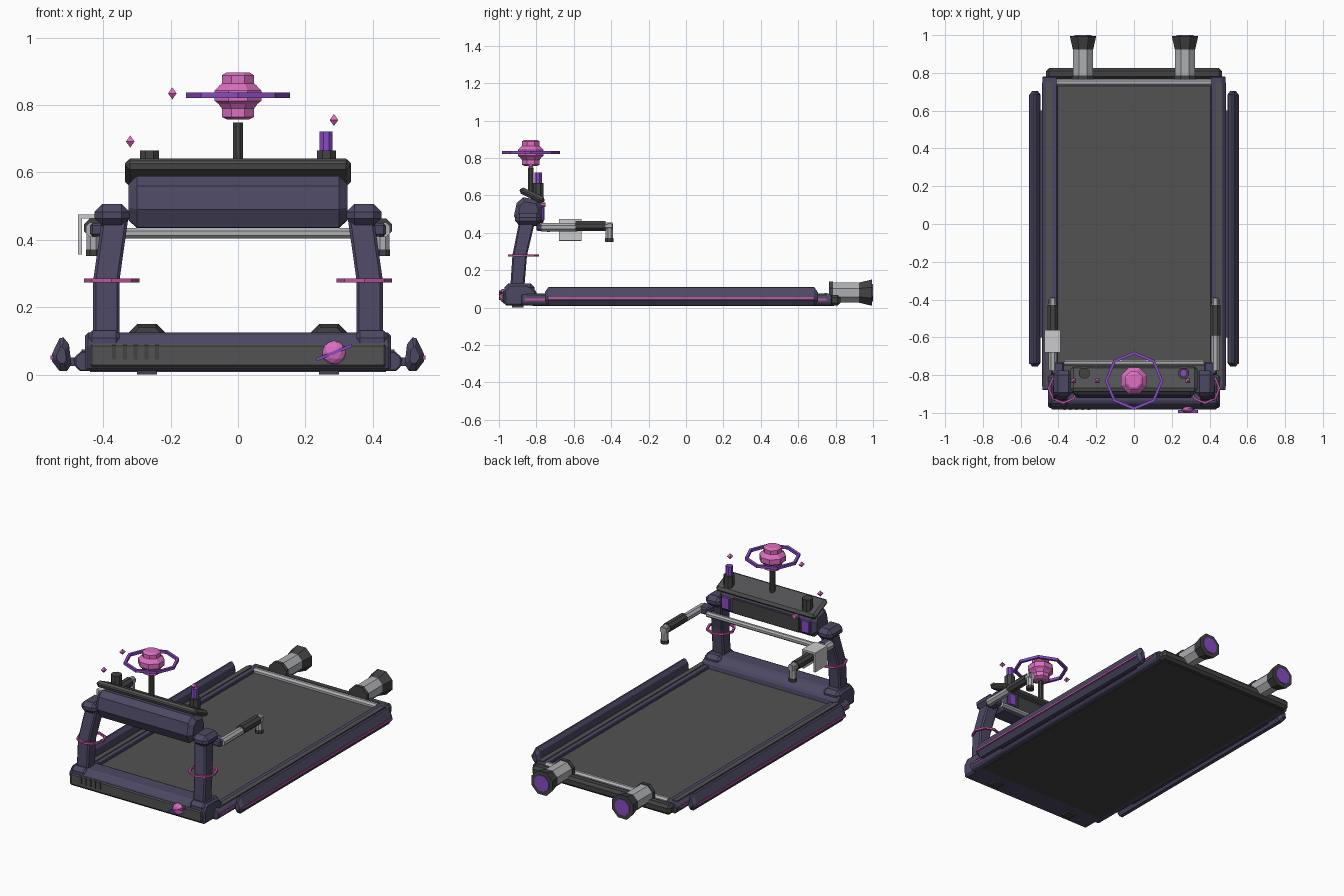
import bpy, bmesh, math
from mathutils import Vector, Matrix

if "Cube" in bpy.data.objects:
    bpy.data.objects.remove(bpy.data.objects["Cube"])


def mat(name, r, g, b):
    m = bpy.data.materials.new(name)
    m.diffuse_color = (r, g, b, 1)
    m.use_nodes = True
    m.node_tree.nodes["Principled BSDF"].inputs["Base Color"].default_value = m.diffuse_color
    return m


NAVY = mat("dark violet paint", .073, .064, .125)
GREY = mat("charcoal", .085, .085, .088)
DARK = mat("dark rubber", .055, .055, .056)
SILVER = mat("brushed silver", .42, .43, .45)
CLOTH = mat("pale cloth", .6, .6, .61)
PINK = mat("pink", .72, .16, .53)
ROSE = mat("magenta trim", .55, .09, .36)
PURPLE = mat("purple", .25, .07, .55)


def finish(name, bm, m, bevel=0):
    bmesh.ops.recalc_face_normals(bm, faces=bm.faces)
    me = bpy.data.meshes.new(name)
    bm.to_mesh(me)
    bm.free()
    me.materials.append(m)
    ob = bpy.data.objects.new(name, me)
    bpy.context.collection.objects.link(ob)
    if bevel:
        b = ob.modifiers.new("Bevel", 'BEVEL')
        b.width, b.segments, b.limit_method = bevel, 1, 'ANGLE'
    return ob


def box(name, x, y, z, m, bevel=0, rot=None):
    """Box from (min, max) ranges, optionally rotated (angle, axis) about its centre."""
    bm = bmesh.new()
    bmesh.ops.create_cube(bm, size=1)
    c = Vector([(a[0] + a[1]) / 2 for a in (x, y, z)])
    s = [abs(a[1] - a[0]) for a in (x, y, z)]
    t = Matrix.Translation(c) @ (Matrix.Rotation(rot[0], 4, rot[1]) if rot else Matrix())
    bm.transform(t @ Matrix.Diagonal((*s, 1)))
    return finish(name, bm, m, bevel)


def cyl(name, p0, p1, r0, m, r1=None, n=8):
    """Cylinder or cone between two points, flat side up."""
    p0, p1 = Vector(p0), Vector(p1)
    d = p1 - p0
    bm = bmesh.new()
    bmesh.ops.create_cone(bm, cap_ends=True, segments=n, radius1=r0,
                          radius2=r0 if r1 is None else r1, depth=d.length)
    bm.transform(Matrix.Translation((p0 + p1) / 2) @ d.to_track_quat('Z', 'Y').to_matrix().to_4x4()
                 @ Matrix.Rotation(math.pi / n, 4, 'Z'))
    return finish(name, bm, m)


def loft(name, rings, m, bevel=0):
    """Skin a stack of equal-length point rings and cap the ends."""
    bm = bmesh.new()
    vs = [[bm.verts.new(p) for p in r] for r in rings]
    n = len(vs[0])
    for a, b in zip(vs, vs[1:]):
        for i in range(n):
            bm.faces.new((a[i], a[(i + 1) % n], b[(i + 1) % n], b[i]))
    bm.faces.new(vs[0])
    bm.faces.new(vs[-1])
    return finish(name, bm, m, bevel)


def ring(name, c, R, r, m):
    """Eight-sided ring lying flat."""
    prof = [(R - r, -r), (R + r, -r), (R + r, r), (R - r, r)]
    bm = bmesh.new()
    vs = [[bm.verts.new((c[0] + a * math.cos(k * math.pi / 4), c[1] + a * math.sin(k * math.pi / 4), c[2] + h))
           for a, h in prof] for k in range(8)]
    for k in range(8):
        for i in range(4):
            j, l = (i + 1) % 4, (k + 1) % 8
            bm.faces.new((vs[k][i], vs[k][j], vs[l][j], vs[l][i]))
    return finish(name, bm, m)


# deck
box("running_belt", (-.41, .41), (-.9, .79), (.012, .055), GREY)
box("underside_pan", (-.44, .44), (-.82, .79), (.008, .014), DARK)
box("rear_end_cap", (-.465, .465), (.765, .825), (.01, .068), DARK, .015)
cyl("rear_roller", (-.41, .75, .06), (.41, .75, .06), .02, SILVER)

# front hood
hood = [(-.97, .01), (-.975, .09), (-.945, .125), (-.85, .125), (-.8, .09), (-.79, .01)]
loft("front_hood", [[(x, y, z) for y, z in hood] for x in (-.455, .455)], NAVY, .01)
box("hood_front_panel", (-.44, .44), (-.981, -.96), (.022, .09), GREY, .006)
for i in range(5):
    x = -.368 + i * .032
    box("hood_vent", (x - .006, x + .006), (-.985, -.97), (.045, .087), DARK)

# planet emblem
bm = bmesh.new()
bmesh.ops.create_icosphere(bm, subdivisions=2, radius=.036,
                           matrix=Matrix.Translation((.285, -.978, .065)) @ Matrix.Diagonal((1, .6, 1, 1)))
finish("planet_emblem", bm, PINK)
box("planet_emblem_band", (.23, .342), (-1, -.985), (.061, .07), PURPLE, rot=(-math.radians(22), 'Y'))

# paired parts
for s in (-1, 1):
    X = lambda a, b: tuple(sorted((s * a, s * b)))
    # side rails and pods
    rail = [(.405, .01), (.405, .07), (.465, .07), (.485, .052), (.485, .025), (.47, .01)]
    loft("side_rail", [[(s * x, y, z) for x, z in rail] for y in (-.88, .78)], NAVY, .004)
    box("foot_strip", X(.435, .465), (-.85, .75), (.066, .075), GREY)
    box("rail_light", X(.48, .488), (-.86, .75), (.038, .048), ROSE)
    pod = [(.495, .03), (.502, .09), (.518, .11), (.53, .108), (.553, .06), (.553, .04), (.53, .01), (.508, .01)]
    rings = []
    for y, k in ((-.755, .5), (-.735, 1), (.685, 1), (.705, .5)):
        rings.append([(s * (.525 + (x - .525) * k), y, .055 + (z - .055) * k) for x, z in pod])
    loft("side_pod", rings, NAVY)
    box("pod_light", X(.55, .557), (-.74, .685), (.045, .057), ROSE)
    box("pod_bracket", X(.47, .51), (-.6, .6), (.025, .05), NAVY)
    # feet
    box("ground_foot", X(.24, .3), (-.93, -.87), (0, .02), DARK)

    # upright
    post = [(.352, .43, -.94, -.865, .1), (.352, .43, -.928, -.85, .28), (.325, .403, -.89, -.805, .47)]
    loft("upright", [[(s * a, c, z), (s * b, c, z), (s * b, d, z), (s * a, d, z)] for a, b, c, d, z in post],
         NAVY, .008)
    box("upright_foot", X(.34, .455), (-.97, -.81), (.02, .13), NAVY, .022)
    box("upright_cap", X(.322, .426), (-.915, -.775), (.44, .507), NAVY, .024)
    ring("upright_ring", (s * .375, -.87, .279), .077, .006, ROSE)

    # handlebar
    h = s * .43
    cyl("handle_tube", (h, -.775, .43), (h, -.58, .43), .024, SILVER)
    cyl("handle_grip", (h, -.59, .436), (h, -.43, .436), .029, DARK)
    cyl("handle_end", (h, -.43, .436), (h, -.392, .436), .022, SILVER)
    cyl("handle_elbow", (h, -.41, .45), (h, -.41, .37), .021, SILVER)
    cyl("handle_tip", (h, -.41, .372), (h, -.41, .352), .024, DARK)
    box("handle_mount", X(.37, .44), (-.8, -.73), (.41, .45), NAVY, .008)

    # rear thruster
    t = s * .27
    cyl("thruster_collar", (t, .765, .08), (t, .785, .08), .064, DARK)
    cyl("thruster_body", (t, .78, .08), (t, .93, .08), .058, SILVER)
    cyl("thruster_nozzle", (t, .92, .08), (t, .995, .08), .057, DARK, .076)
    cyl("thruster_glow", (t, .99, .08), (t, 1, .08), .05, PURPLE)

    # console buttons and cup holders
    box("console_button", X(.24, .295), (-.785, -.757), (.465, .54), PURPLE, .004)
    cyl("cup_holder", (s * .263, -.79, .585), (s * .263, -.79, .666), .031, DARK)

# console
body = [(-.895, .437), (-.92, .49), (-.905, .56), (-.87, .59), (-.785, .575), (-.77, .54), (-.77, .46), (-.8, .435)]
rings = [[(x, -.845 + (y + .845) * k, .51 + (z - .51) * k) for y, z in body]
         for x, k in ((-.325, .7), (-.3, 1), (.3, 1), (.325, .7))]
loft("console_body", rings, NAVY)
box("console_top", (-.335, .335), (-.895, -.75), (.582, .618), GREY, .014, rot=(-math.radians(25), 'X'))
box("console_screen", (-.225, .225), (-.785, -.763), (.452, .545), DARK, .004)
cyl("console_knob", (-.2, -.775, .55), (-.2, -.75, .55), .014, PINK)
cyl("cross_bar", (-.37, -.735, .42), (.37, -.735, .42), .017, SILVER)
cyl("bottle", (.262, -.79, .66), (.262, -.79, .722), .021, PURPLE)

# towel folded over the left handle
towel = [(-.475, .357), (-.475, .475), (-.388, .475), (-.388, .36), (-.398, .36), (-.398, .464), (-.464, .464),
         (-.464, .357)]
loft("towel", [[(x, y, z) for x, z in towel] for y in (-.68, -.56)], CLOTH)

# planet ornament on a stem
cyl("ornament_stem", (0, -.83, .6), (0, -.83, .748), .016, DARK)
prof = [(.035, .757), (.052, .765), (.052, .79), (.062, .803), (.075, .813), (.075, .843), (.06, .858), (.052, .865),
        (.052, .888), (.038, .897)]
loft("ornament_planet", [[(r * math.cos((k + .5) * math.pi / 4), -.83 + r * math.sin((k + .5) * math.pi / 4), z)
                          for k in range(8)] for r, z in prof], PINK)
ring("ornament_ring", (0, -.83, .829), .147, .008, PURPLE)

# floating crystals
for x, z in ((-.195, .835), (.285, .756), (-.32, .692)):
    cyl("crystal_top", (x, -.83, z), (x, -.83, z + .018), .018, PINK, 0, 4)
    cyl("crystal_bottom", (x, -.83, z), (x, -.83, z - .018), .018, PINK, 0, 4)
